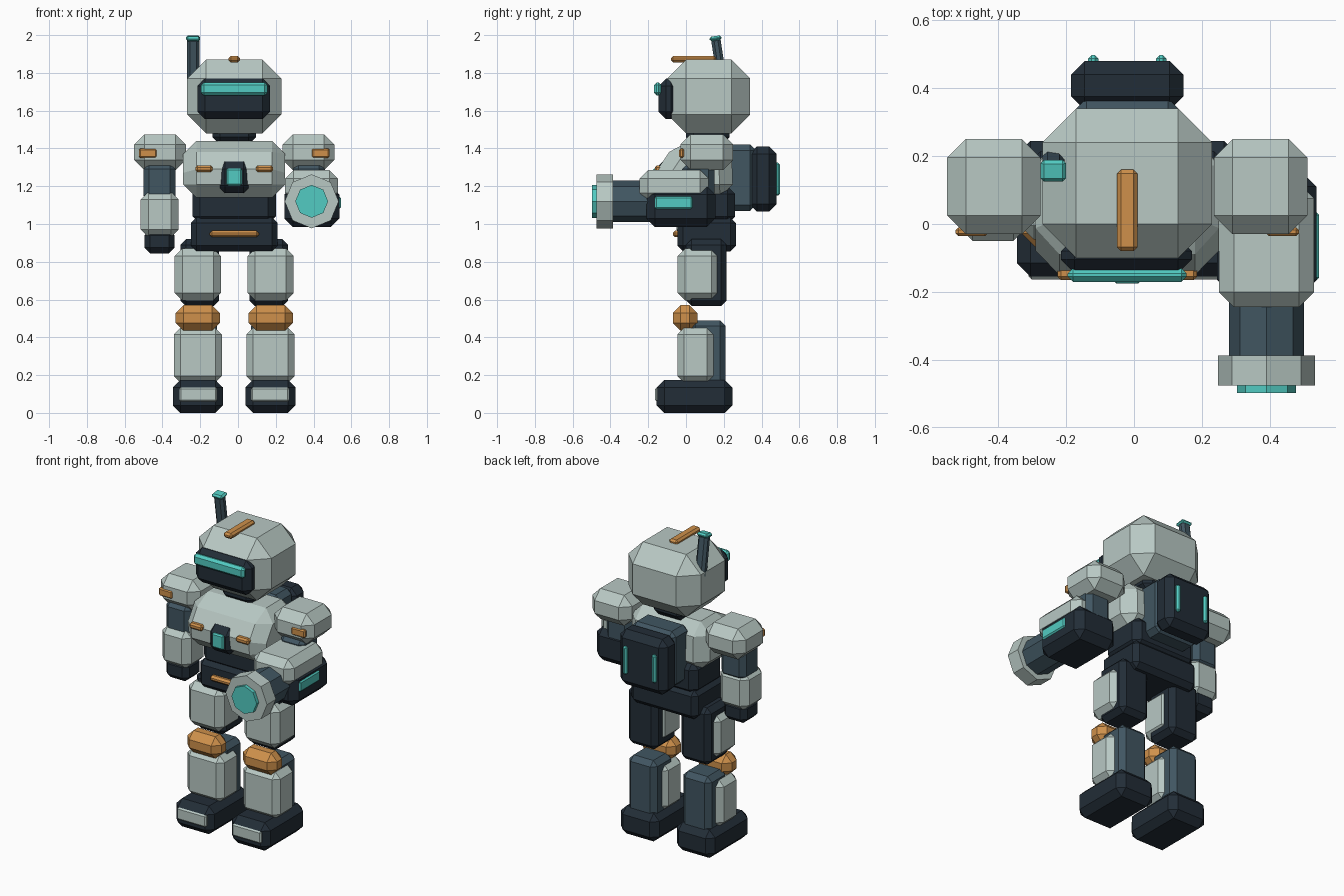
import bpy, bmesh, math
from mathutils import Matrix

cube = bpy.data.objects.get("Cube")
if cube:
    bpy.data.objects.remove(cube, do_unlink=True)

MID = -0.02  # body symmetry plane


def material(name, rgb):
    m = bpy.data.materials.new(name)
    m.use_nodes = True
    m.diffuse_color = (*rgb, 1)
    m.node_tree.nodes["Principled BSDF"].inputs["Base Color"].default_value = (*rgb, 1)
    return m


ARMOUR = material("pale_grey_green", (0.48, 0.58, 0.55))
NAVY = material("dark_navy", (0.016, 0.026, 0.038))
SLATE = material("slate_blue", (0.052, 0.092, 0.12))
ORANGE = material("orange", (0.62, 0.28, 0.07))
TEAL = material("teal_glow", (0.085, 0.6, 0.54))


def finish(name, bm, mat, bevel=0):
    bmesh.ops.recalc_face_normals(bm, faces=bm.faces)
    mesh = bpy.data.meshes.new(name)
    bm.to_mesh(mesh)
    bm.free()
    mesh.materials.append(mat)
    ob = bpy.data.objects.new(name, mesh)
    bpy.context.collection.objects.link(ob)
    if bevel:
        mod = ob.modifiers.new("chamfer", "BEVEL")
        mod.width = bevel
        mod.segments = 1
        mod.limit_method = "ANGLE"
        mod.angle_limit = math.radians(40)
    return ob


def box(name, mat, x, y, z, bevel):
    """Chamfered box from its x, y and z ranges."""
    bm = bmesh.new()
    bmesh.ops.create_cube(bm, size=1)
    for v in bm.verts:
        v.co = [r[0] + (c + 0.5) * (r[1] - r[0]) for c, r in zip(v.co, (x, y, z))]
    return finish(name, bm, mat, bevel)


def pair(name, mat, x, y, z, bevel):
    """The same box on the right side and mirrored to the left."""
    box("right_" + name, mat, x, y, z, bevel)
    box("left_" + name, mat, (2 * MID - x[1], 2 * MID - x[0]), y, z, bevel)


def side_prism(name, mat, profile, x, bevel):
    """Extrudes a (y, z) profile along x."""
    bm = bmesh.new()
    face = bm.faces.new([bm.verts.new((x[0], a, b)) for a, b in profile])
    ext = bmesh.ops.extrude_face_region(bm, geom=[face])["geom"]
    for v in ext:
        if isinstance(v, bmesh.types.BMVert):
            v.co.x = x[1]
    return finish(name, bm, mat, bevel)


def barrel(name, mat, x, z, radius, y0, y1):
    """Eight-sided cylinder pointing along y."""
    bm = bmesh.new()
    turn = Matrix.Translation((x, (y0 + y1) / 2, z)) @ Matrix.Rotation(math.pi / 2, 4, "X")
    bmesh.ops.create_cone(bm, cap_ends=True, segments=8, radius1=radius,
                          radius2=radius, depth=y1 - y0, matrix=turn)
    return finish(name, bm, mat)


# Head
box("head", ARMOUR, (-0.27, 0.23), (-0.10, 0.34), (1.48, 1.87), 0.1)
box("visor", NAVY, (-0.215, 0.17), (-0.145, -0.04), (1.555, 1.77), 0.04)
box("visor_light", TEAL, (-0.195, 0.155), (-0.17, -0.13), (1.68, 1.75), 0.015)
box("head_crest", ORANGE, (-0.05, 0.01), (-0.08, 0.16), (1.855, 1.89), 0.012)
box("neck", NAVY, (-0.135, 0.095), (0.0, 0.23), (1.42, 1.52), 0.04)

# Antenna, leaning forward
for part in (
    box("antenna", SLATE, (-0.27, -0.205), (-0.025, 0.025), (-0.27, -0.01), 0.015),
    box("antenna_tip", TEAL, (-0.275, -0.2), (-0.032, 0.032), (-0.025, 0), 0.01),
):
    part.location = (0, 0.155, 1.995)
    part.rotation_euler.x = 0.15

# Torso
side_prism("chest", ARMOUR,
           [(-0.14, 1.14), (-0.15, 1.29), (-0.05, 1.44), (0.24, 1.44), (0.25, 1.14)],
           (-0.29, 0.25), 0.07)
box("chest_core", NAVY, (-0.11, 0.07), (-0.165, -0.08), (1.165, 1.33), 0.04)
box("chest_core_light", TEAL, (-0.06, 0.02), (-0.175, -0.15), (1.205, 1.295), 0.008)
pair("chest_vent", ORANGE, (-0.225, -0.135), (-0.165, -0.11), (1.275, 1.31), 0.01)
box("abdomen", NAVY, (-0.24, 0.2), (-0.03, 0.26), (1.0, 1.2), 0.04)
box("pelvis", NAVY, (-0.25, 0.21), (-0.045, 0.265), (0.855, 1.035), 0.03)
box("belt_bar", ORANGE, (-0.15, 0.11), (-0.07, -0.03), (0.93, 0.965), 0.012)

# Backpack
box("backpack_mount", SLATE, (-0.17, 0.13), (0.2, 0.37), (1.07, 1.42), 0.03)
box("backpack", NAVY, (-0.185, 0.145), (0.335, 0.48), (1.065, 1.41), 0.04)
pair("backpack_light", TEAL, (-0.135, -0.105), (0.465, 0.497), (1.15, 1.325), 0.01)

# Shoulders and upper arms
pair("shoulder", ARMOUR, (-0.55, -0.275), (-0.03, 0.25), (1.285, 1.475), 0.055)
pair("shoulder_plate", ORANGE, (-0.525, -0.43), (-0.036, -0.01), (1.35, 1.4), 0.008)
pair("upper_arm", SLATE, (-0.5, -0.33), (-0.02, 0.15), (1.12, 1.32), 0.03)

# Right forearm and hand
box("right_forearm", ARMOUR, (-0.515, -0.315), (-0.05, 0.15), (0.93, 1.17), 0.04)
box("right_hand", NAVY, (-0.495, -0.335), (-0.03, 0.13), (0.845, 0.97), 0.03)

# Left arm cannon
box("cannon_shell", ARMOUR, (0.25, 0.53), (-0.245, 0.12), (1.12, 1.285), 0.045)
box("cannon_housing", NAVY, (0.245, 0.537), (-0.21, 0.155), (0.985, 1.2), 0.045)
box("cannon_side_light", TEAL, (0.52, 0.545), (-0.165, 0.035), (1.08, 1.145), 0.008)
barrel("cannon_barrel", SLATE, 0.39, 1.12, 0.11, -0.4, -0.1)
barrel("cannon_muzzle", ARMOUR, 0.39, 1.12, 0.143, -0.475, -0.387)
barrel("cannon_muzzle_light", TEAL, 0.39, 1.12, 0.087, -0.497, -0.46)

# Legs and feet
pair("thigh_core", NAVY, (-0.305, -0.1), (0.0, 0.215), (0.565, 0.92), 0.03)
pair("thigh_plate", ARMOUR, (-0.335, -0.09), (-0.045, 0.175), (0.595, 0.87), 0.04)
pair("knee_pad", ORANGE, (-0.33, -0.095), (-0.07, 0.06), (0.435, 0.57), 0.042)
pair("shin_core", SLATE, (-0.305, -0.11), (0.02, 0.21), (0.14, 0.49), 0.03)
pair("shin_plate", ARMOUR, (-0.34, -0.085), (-0.045, 0.145), (0.16, 0.45), 0.035)
pair("foot", NAVY, (-0.345, -0.08), (-0.155, 0.245), (0, 0.175), 0.04)
pair("toe_plate", ARMOUR, (-0.31, -0.11), (-0.163, -0.13), (0.06, 0.135), 0.008)
